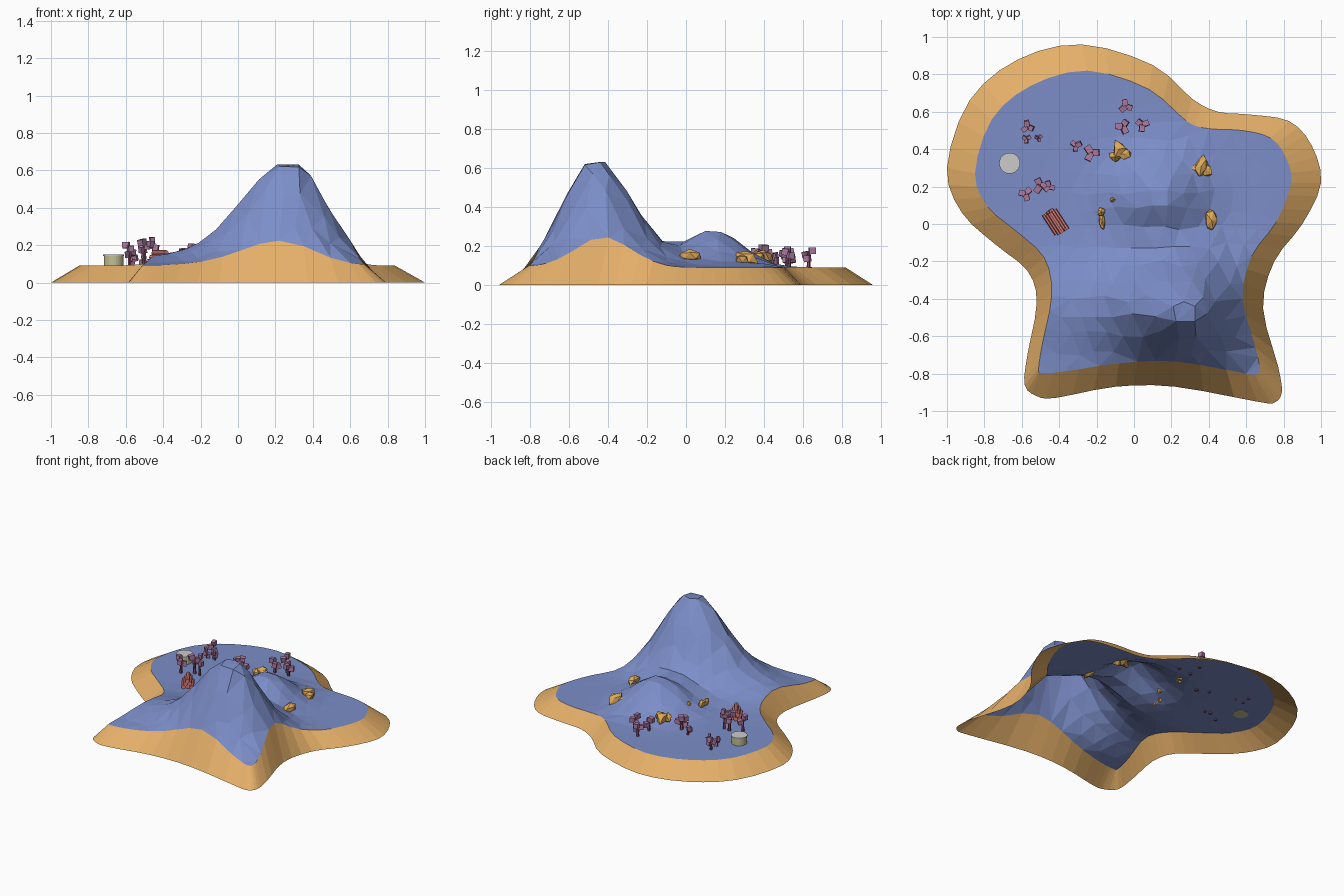
import bpy, bmesh, math, random
from mathutils import Vector, Matrix, Euler
from mathutils.geometry import delaunay_2d_cdt

if "Cube" in bpy.data.objects:
    bpy.data.objects.remove(bpy.data.objects["Cube"])

random.seed(4)


def material(name, rgb):
    m = bpy.data.materials.new(name)
    m.diffuse_color = (*rgb, 1)
    m.use_nodes = True
    m.node_tree.nodes["Principled BSDF"].inputs["Base Color"].default_value = m.diffuse_color
    return m


GRASS = material("grass_blue", (0.20, 0.27, 0.58))
SAND = material("sand", (0.78, 0.43, 0.14))
ROCK = material("rock", (0.75, 0.40, 0.10))
LEAF = material("leaf", (0.40, 0.19, 0.35))
BARK = material("bark", (0.24, 0.07, 0.12))
LOG = material("log", (0.70, 0.21, 0.20))
DRUM = material("drum", (0.55, 0.52, 0.30))


def finish(bm, name, mat=None):
    me = bpy.data.meshes.new(name)
    bm.to_mesh(me)
    bm.free()
    ob = bpy.data.objects.new(name, me)
    bpy.context.collection.objects.link(ob)
    if mat:
        me.materials.append(mat)
    return ob


def bump(x, y, cx, cy, left, right, front, back):
    sx = left if x < cx else right
    sy = front if y < cy else back
    return math.exp(-((x - cx) / sx) ** 2 / 2 - ((y - cy) / sy) ** 2 / 2)


def ground(x, y):
    big = 0.57 * bump(x, y, 0.28, -0.47, 0.26, 0.19, 0.157, 0.195)
    hill = 0.20 * bump(x, y, 0.14, 0.14, 0.17, 0.15, 0.13, 0.145)
    ridge = 0.045 * bump(x, y, -0.42, -0.42, 0.25, 0.25, 0.15, 0.15)
    return 0.09 + min(big, 0.54) + min(hill, 0.18) + ridge


# Shoreline keys: outer x, y at the base and inner x, y at the grass edge
SHORE = [
    (1.0, .22, .84, .22), (.95, .42, .81, .36), (.83, .55, .73, .46),
    (.62, .585, .58, .50), (.45, .60, .40, .51), (.31, .67, .28, .55),
    (.10, .85, .08, .72), (-.28, .96, -.25, .82), (-.62, .88, -.55, .74),
    (-.88, .66, -.76, .56), (-1.0, .30, -.85, .27), (-.92, .06, -.78, .09),
    (-.74, -.11, -.64, -.03), (-.57, -.25, -.48, -.18), (-.52, -.42, -.44, -.38),
    (-.57, -.70, -.49, -.64), (-.585, -.86, -.51, -.775), (-.52, -.92, -.49, -.797),
    (-.42, -.93, -.38, -.79), (-.10, -.87, -.08, -.745), (.22, -.87, .22, -.735),
    (.66, -.95, .60, -.80), (.75, -.955, .65, -.803), (.79, -.90, .672, -.775),
    (.77, -.76, .65, -.66), (.69, -.45, .58, -.40), (.75, -.20, .63, -.17),
    (.90, 0.0, .76, .01)]


def closed_curve(keys, steps=3):
    out, n = [], len(keys)
    for i in range(n):
        p = [Vector(keys[(i + k) % n]) for k in (-1, 0, 1, 2)]
        for s in range(steps):
            t = s / steps
            out.append(0.5 * (2 * p[1] + (p[2] - p[0]) * t
                              + (2 * p[0] - 5 * p[1] + 4 * p[2] - p[3]) * t * t
                              + (3 * p[1] - p[0] - 3 * p[2] + p[3]) * t ** 3))
    return out


outer = closed_curve([k[:2] for k in SHORE])
inner = closed_curve([k[2:] for k in SHORE])
N = len(inner)

# Sand skirt, open underneath
bm = bmesh.new()
lo = [bm.verts.new((p.x, p.y, 0)) for p in outer]
hi = [bm.verts.new((p.x, p.y, ground(p.x, p.y))) for p in inner]
for i in range(N):
    j = (i + 1) % N
    bm.faces.new((lo[i], lo[j], hi[j], hi[i]))
finish(bm, "sand_skirt", SAND)


def inside(p):
    hit = False
    for a, b in zip(inner, inner[1:] + inner[:1]):
        if (a.y > p.y) != (b.y > p.y) and p.x < a.x + (p.y - a.y) * (b.x - a.x) / (b.y - a.y):
            hit = not hit
    return hit and min((p - q).length for q in inner) > 0.055


# Faceted grass sheet with mountain and hill
pts = list(inner)
flat_tops = [Vector(p) for p in ((.21, -.44), (.325, -.44), (.225, -.52), (.325, -.52),
                                 (.09, .18), (.18, .18), (.10, .10), (.18, .10))]
pts += flat_tops
for r in range(18):
    for c in range(18):
        p = Vector((-.85 + .1 * c + .05 * (r % 2) + random.uniform(-.02, .02),
                    -.78 + .095 * r + random.uniform(-.02, .02)))
        if inside(p) and min((p - q).length for q in flat_tops) > 0.06:
            pts.append(p)
res = delaunay_2d_cdt(pts, [], [list(range(N))], 1, 1e-5)
bm = bmesh.new()
vs = [bm.verts.new((p.x, p.y, ground(p.x, p.y))) for p in res[0]]
for f in res[2]:
    bm.faces.new([vs[i] for i in f])
bm.normal_update()
for f in bm.faces:
    if f.normal.z < 0:
        f.normal_flip()
finish(bm, "grass_land", GRASS)


# Trees: tapered trunk and blocky crown
def tree(x, y, top, width):
    z0 = ground(x, y) - 0.01
    h = top - z0
    bm = bmesh.new()
    bmesh.ops.create_cone(bm, cap_ends=True, segments=6, radius1=width * .15, radius2=width * .09,
                          depth=h * .75, matrix=Matrix.Translation((x, y, z0 + h * .375)))
    finish(bm, "tree_trunk", BARK)
    bm = bmesh.new()
    turn = random.uniform(0, 6)
    for k in range(3):
        a = turn + k * 2.1
        pos = Vector((x + math.cos(a) * width * .27, y + math.sin(a) * width * .27,
                      top - .02 - .02 * k))
        rot = Euler((random.uniform(-.2, .2), random.uniform(-.2, .2), a)).to_matrix().to_4x4()
        size = Matrix.Diagonal((width * .5, width * .42, .034, 1))
        bmesh.ops.create_cube(bm, size=1, matrix=Matrix.Translation(pos) @ rot @ size)
    finish(bm, "tree_crown", LEAF)


for t in ((-.57, .52, .19, .065), (-.575, .455, .17, .045), (-.51, .46, .165, .035),
          (-.045, .63, .195, .07), (-.06, .52, .20, .075), (.045, .53, .19, .07),
          (-.31, .42, .185, .06), (-.23, .38, .21, .085), (-.58, .16, .22, .07),
          (-.50, .205, .235, .08), (-.455, .20, .245, .06)):
    tree(*t)


# Rocks: jittered low-poly boulders
def rock(x, y, z, sx, sy, sz, turn=0.0, rough=.22):
    bm = bmesh.new()
    bmesh.ops.create_icosphere(bm, subdivisions=1, radius=1)
    for v in bm.verts:
        v.co *= 1 + random.uniform(-rough, rough)
    bm.transform(Matrix.Translation((x, y, z)) @ Matrix.Rotation(turn, 4, 'Z')
                 @ Matrix.Diagonal((sx, sy, sz, 1)))
    finish(bm, "rock", ROCK)


rock(-.08, .40, .145, .035, .055, .045, .2)
rock(-.10, .36, .14, .03, .035, .035, .8)
rock(-.05, .375, .145, .035, .035, .035, -.5)
rock(.36, .31, .14, .04, .055, .05, -.4, .35)
rock(.33, .295, .13, .045, .025, .03, .5, .35)
rock(.385, .29, .13, .035, .03, .03, -.6, .35)
rock(.415, .02, .15, .036, .063, .036)
rock(-.175, .065, .15, .024, .026, .035)
rock(-.17, .015, .14, .016, .045, .025, .1)
rock(-.115, .13, .155, .014, .016, .02)

# Stacked log pile
for row, count in enumerate((3, 2, 1)):
    for k in range(count):
        side = (k - (count - 1) / 2) * .028
        axis = Matrix.Rotation(math.radians(-57), 4, 'Z')
        place = Matrix.Translation((-.42, .012, .112 + row * .023)) @ axis
        bm = bmesh.new()
        bmesh.ops.create_cone(bm, cap_ends=True, segments=8, radius1=.015, radius2=.015, depth=.125,
                              matrix=place @ Matrix.Translation((random.uniform(-.01, .01), side, 0))
                              @ Matrix.Rotation(math.pi / 2, 4, 'Y'))
        finish(bm, "log", LOG)

# Drum with a grey lid
for name, r, z, d, mat in (("drum_body", .052, .115, .055, DRUM), ("drum_lid", .056, .146, .007, None)):
    bm = bmesh.new()
    bmesh.ops.create_cone(bm, cap_ends=True, segments=24, radius1=r, radius2=r, depth=d,
                          matrix=Matrix.Translation((-.665, .325, z)))
    finish(bm, name, mat)
